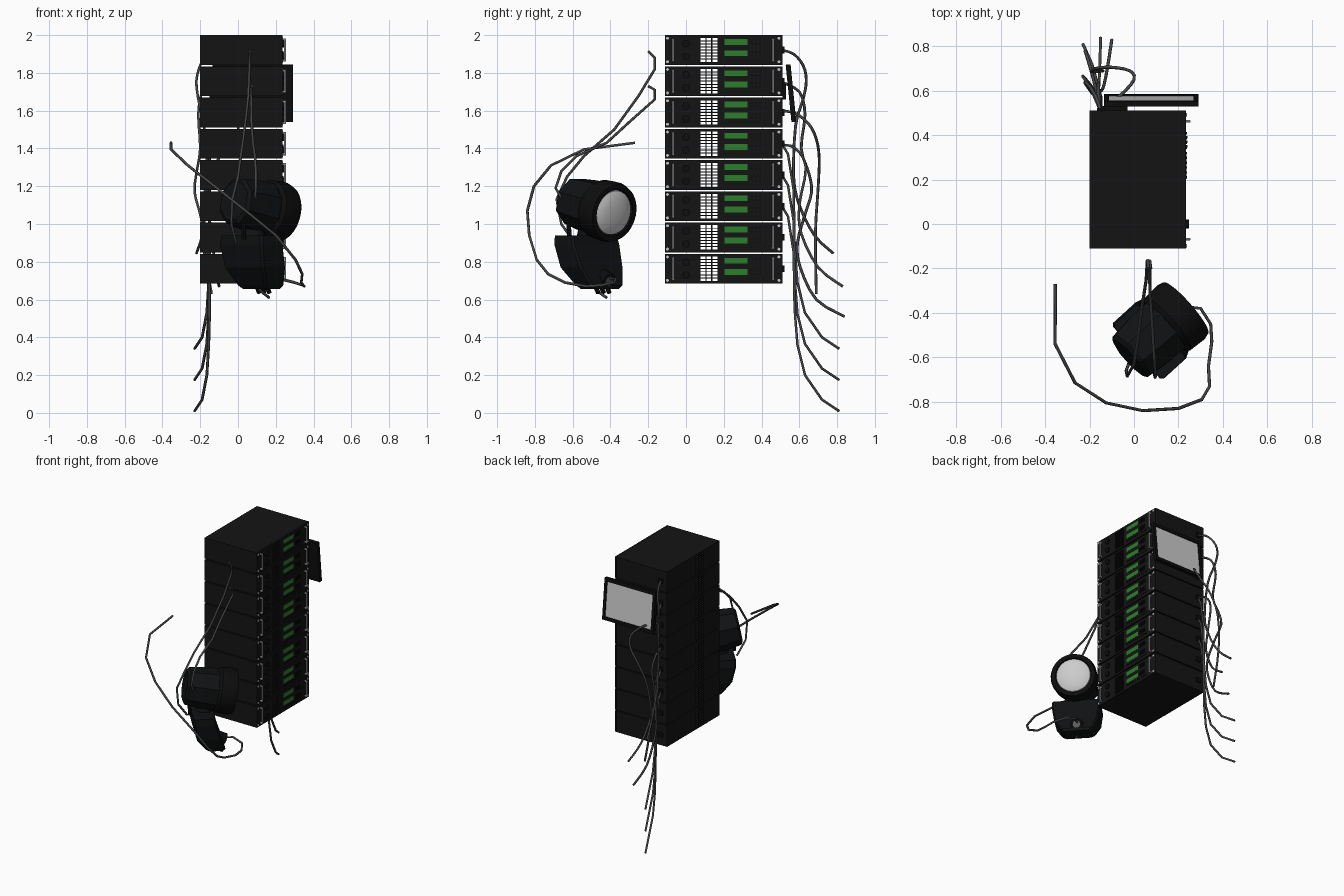
import bpy, bmesh, math
from mathutils import Vector, Matrix

if "Cube" in bpy.data.objects:
    bpy.data.objects.remove(bpy.data.objects["Cube"])


def material(name, r, g, b):
    m = bpy.data.materials.new(name)
    m.diffuse_color = (r, g, b, 1)
    m.use_nodes = True
    m.node_tree.nodes["Principled BSDF"].inputs["Base Color"].default_value = m.diffuse_color
    return m


BLACK = material("black", 0.007, 0.007, 0.007)
DARK = material("dark", 0.004, 0.004, 0.004)
HEAD = material("housing", 0.005, 0.006, 0.0065)
CABLE = material("cable_grey", 0.06, 0.06, 0.06)
GREEN = material("green", 0.025, 0.21, 0.025)
GREY = material("dim_grey", 0.12, 0.12, 0.12)


def finish(name, bm, mat, smooth=False):
    bmesh.ops.recalc_face_normals(bm, faces=bm.faces)
    me = bpy.data.meshes.new(name)
    bm.to_mesh(me)
    bm.free()
    ob = bpy.data.objects.new(name, me)
    bpy.context.collection.objects.link(ob)
    if mat:
        me.materials.append(mat)
    if smooth:
        bpy.ops.object.select_all(action='DESELECT')
        bpy.context.view_layer.objects.active = ob
        ob.select_set(True)
        bpy.ops.object.shade_smooth_by_angle(angle=math.radians(35))
    return ob


def boxes(name, items, mat, frame=Matrix()):
    """items: (centre, size) pairs joined into one object"""
    bm = bmesh.new()
    for c, s in items:
        m = frame @ Matrix.Translation(c) @ Matrix.Diagonal((*s, 1))
        bmesh.ops.create_cube(bm, size=1, matrix=m)
    return finish(name, bm, mat)


def rods(name, items, mat, sides=12):
    """items: (start, end, radius) cylinders joined into one object"""
    bm = bmesh.new()
    for a, b, r in items:
        a, b = Vector(a), Vector(b)
        m = Matrix.Translation((a + b) / 2) @ (b - a).to_track_quat('Z', 'Y').to_matrix().to_4x4()
        bmesh.ops.create_cone(bm, cap_ends=True, segments=sides, radius1=r, radius2=r,
                              depth=(b - a).length, matrix=m)
    return finish(name, bm, mat, True)


def loft(name, rings, mat, smooth=False):
    bm = bmesh.new()
    vs = [[bm.verts.new(p) for p in ring] for ring in rings]
    n = len(vs[0])
    for a, b in zip(vs, vs[1:]):
        for i in range(n):
            bm.faces.new((a[i], a[(i + 1) % n], b[(i + 1) % n], b[i]))
    bm.faces.new(vs[0])
    bm.faces.new(vs[-1])
    return finish(name, bm, mat, smooth)


def lathe(name, frame, profile, sides, mat, smooth=False):
    rings = []
    for r, t in profile:
        angs = [(i + 0.5) * 2 * math.pi / sides for i in range(sides)]
        rings.append([frame @ Vector((r * math.cos(a), r * math.sin(a), t)) for a in angs])
    return loft(name, rings, mat, smooth)


def cable(name, pts, rounded=False, r=0.0075):
    p = [Vector(q) for q in pts]
    if rounded:  # Catmull-Rom resampling through the points
        e, out = [p[0]] + p + [p[-1]], []
        for a, b, c, d in zip(e, e[1:], e[2:], e[3:]):
            for t in (0, 0.33, 0.67):
                out.append(0.5 * (2 * b + (c - a) * t + (2 * a - 5 * b + 4 * c - d) * t * t
                                  + (3 * b - a - 3 * c + d) * t ** 3))
        p = out + [p[-1]]
    cu = bpy.data.curves.new(name, 'CURVE')
    cu.dimensions = '3D'
    cu.bevel_depth = r
    cu.bevel_resolution = 1
    cu.use_fill_caps = True
    sp = cu.splines.new('POLY')
    sp.points.add(len(p) - 1)
    for k, q in zip(sp.points, p):
        k.co = (*q, 1)
    bpy.context.collection.objects.link(bpy.data.objects.new(name, cu))
    cu.materials.append(CABLE)


# Stack of eight hollow amplifier units, control panels facing +x
H, PITCH, YC = 0.157, 0.1654, 0.2
mids = [0.685 + H / 2 + PITCH * i for i in range(8)]
shell, panels = [], []
for z in mids:
    shell += [((0.012, YC, z + s * (H / 2 - 0.002)), (0.42, 0.622, 0.004)) for s in (1, -1)]
    shell += [((0.012, YC + s * 0.309, z), (0.42, 0.004, H)) for s in (1, -1)]
    # both ends are slotted so one can see straight through
    for x, w in ((-0.198, 0.004), (0.229, 0.012)):
        panels += [((x, -0.017, z), (w, 0.188, H)), ((x, 0.3385, z), (w, 0.345, H))]
        panels += [((x, 0.121, z + s * 0.0715), (w, 0.092, 0.014)) for s in (1, -1)]
        panels += [((x, 0.121 + s * 0.0155, z), (w, 0.006, 0.14)) for s in (1, -1)]
        panels += [((x, 0.121, z + 0.0162 * k), (w, 0.092, 0.005)) for k in range(-3, 4)]
boxes("unit_shell", shell, BLACK)
boxes("slotted_panels", panels, BLACK)
rods("panel_knobs", [((0.232, 0.0, z + dz), (0.247, 0.0, z + dz), 0.02)
                     for z in mids for dz in (0.034, -0.034)], DARK, 16)
boxes("green_displays", [((0.2345, 0.264, z + dz), (0.003, 0.122, 0.031))
                         for z in mids for dz in (0.042, -0.017)], GREEN)
boxes("panel_buttons", [((0.237, 0.35 + 0.02 * c, z + dz), (0.008, 0.012, 0.01))
                        for z in mids for c in range(3) for dz in (0.05, 0.032, -0.01, -0.028)], DARK)
boxes("small_keys", [((0.236, 0.21 + 0.022 * c, z - 0.052), (0.006, 0.01, 0.008))
                     for z in mids for c in range(10)], DARK)
handle = []
for z in mids:
    for y in (-0.068, 0.462):
        handle.append(((0.249, y, z - 0.058), (0.249, y, z + 0.058), 0.006))
        handle += [((0.23, y, z + d), (0.253, y, z + d), 0.006) for d in (-0.056, 0.056)]
rods("panel_handles", handle, None, 8)
rods("panel_screws", [((0.232, y, z + d), (0.239, y, z + d), 0.008)
                      for z in mids for y in (-0.098, 0.492) for d in (-0.062, 0.062)], None, 8)
boxes("rear_sockets", [((-0.15, 0.514, z), (0.035, 0.014, 0.035)) for z in mids], DARK)

# Tilted screen on the back
tilt = Matrix.Translation((0.078, 0.552, 1.692)) @ Matrix.Rotation(0.1, 4, 'X')
boxes("screen_case", [((0, 0, 0), (0.424, 0.018, 0.305))], DARK, tilt)
boxes("screen_rim", [((0, 0.009, s * 0.14), (0.424, 0.016, 0.025)) for s in (1, -1)]
      + [((s * 0.201, 0.009, 0), (0.022, 0.016, 0.305)) for s in (1, -1)], DARK, tilt)
boxes("screen_glass", [((0, 0.0095, 0), (0.385, 0.004, 0.26))], None, tilt)
boxes("screen_bracket", [((-0.09, 0.52, 1.70), (0.12, 0.02, 0.08))], DARK)

# Rear cables: three hanging alike, four looping out
for i in range(3):
    z = 0.165 * i
    cable("hanging_cable", [(x, y, h + z) for x, y, h in (
        (-0.15, 0.51, 1.09), (-0.15, 0.54, 1.04), (-0.15, 0.57, 0.85), (-0.15, 0.575, 0.55),
        (-0.155, 0.59, 0.36), (-0.165, 0.63, 0.2), (-0.19, 0.72, 0.07), (-0.23, 0.81, 0.01))])
cable("looping_cable", [(-.15, .51, 1.92), (-.17, .57, 1.9), (-.2, .62, 1.84), (-.22, .637, 1.76),
                        (-.21, .62, 1.66), (-.18, .58, 1.52), (-.16, .57, 1.25), (-.17, .6, 1.1),
                        (-.19, .68, .94), (-.22, .78, .845)], True)
cable("looping_cable", [(-.15, .51, 1.75), (-.19, .6, 1.7), (-.21, .63, 1.58), (-.2, .61, 1.4),
                        (-.22, .65, 1.27), (-.23, .665, 1.17), (-.2, .63, 1.05), (-.17, .59, .9),
                        (-.16, .605, .77), (-.155, .69, .6), (-.15, .84, .51)], True)
cable("looping_cable", [(-.15, .51, 1.6), (-.06, .58, 1.585), (0, .65, 1.53), (-.02, .69, 1.45),
                        (-.1, .705, 1.35), (-.17, .7, 1.2), (-.19, .685, .95), (-.14, .69, .63)], True)
cable("looping_cable", [(-.15, .51, 1.42), (-.16, .58, 1.4), (-.16, .635, 1.3), (-.16, .6, 1.1),
                        (-.14, .61, .95), (-.12, .7, .77), (-.1, .83, .67)], True)

# Spotlight head, aimed to the rack's panel side and slightly down
aim = Vector((0.74, 0.65, -0.19)).normalized()
frame = Matrix.Translation((0.225, -0.385, 1.06)) @ aim.to_track_quat('Z', 'Y').to_matrix().to_4x4()
lathe("lamp_housing", frame, [(0.11, -0.335), (0.13, -0.32), (0.142, -0.22), (0.145, -0.12),
                              (0.13, -0.06)], 8, HEAD)
lathe("lamp_rim", frame, [(0.14, -0.12), (0.157, -0.10), (0.162, -0.02), (0.153, 0.01),
                          (0.125, 0.01), (0.12, -0.008)], 32, DARK, True)
lathe("lamp_lens", frame, [(0.122, -0.01), (0.118, 0.003), (0.1, 0.012), (0.07, 0.02),
                           (0.035, 0.024), (0.004, 0.025)], 32, None, True)

# Leaning base below it; S runs across the lamp, F points forward
F, S = Vector((0.74, 0.67, 0)), Vector((0.67, -0.74, 0))


def section(c, hs, hf, chop=0.012):
    c = Vector(c)
    corners = ((hs, hf - chop), (hs - chop, hf), (chop - hs, hf), (-hs, hf - chop),
               (-hs, chop - hf), (chop - hs, -hf), (hs - chop, -hf), (hs, chop - hf))
    return [c + S * s + F * f for s, f in corners]


loft("lamp_base", [section((0.07, -0.53, 0.94), 0.165, 0.075), section((0.07, -0.525, 0.89), 0.17, 0.08),
                   section((0.09, -0.50, 0.77), 0.155, 0.085), section((0.12, -0.46, 0.675), 0.115, 0.068),
                   section((0.125, -0.455, 0.655), 0.095, 0.055)], HEAD)
# Neck and a thin stay join base and head
rods("lamp_neck", [((0.08, -0.52, 0.92), (0.09, -0.5, 1.02), 0.06)], HEAD, 16)
rods("lamp_stay", [((0.03, -0.615, 0.92), (0.03, -0.625, 1.03), 0.012)], DARK, 8)
p = Vector((0.125, -0.455, 0.73))
n = (F - Vector((0, 0, 0.45))).normalized()
rods("port_collar", [(p, p + n * 0.078, 0.042)], DARK, 16)
rods("base_port", [(p, p + n * 0.081, 0.026)], GREY, 16)
rods("base_plugs", [(Vector((0.125, -0.45, 0.67)) + S * s, Vector((0.14, -0.435, 0.635)) + S * s, 0.012)
                    for s in (-0.04, 0, 0.04)], DARK, 10)

# Lamp cables: a wide sweep and two rising lines
cable("sweeping_cable", [(-.355, -.27, 1.43), (-.355, -.54, 1.395), (-.265, -.715, 1.31),
                         (-.125, -.805, 1.2), (.04, -.84, 1.07), (.2, -.83, .94), (.305, -.79, .81),
                         (.34, -.73, .735), (.335, -.64, .69), (.35, -.53, .67), (.345, -.45, .675),
                         (.3, -.38, .69), (.22, -.37, .71), (.14, -.43, .71)])
cable("rising_cable", [(.065, -.2, 1.915), (.062, -.165, 1.88), (.06, -.165, 1.82), (.055, -.25, 1.68),
                       (.035, -.38, 1.5), (.015, -.54, 1.36), (0, -.63, 1.25), (-.03, -.685, 1.13),
                       (-.035, -.66, 1.0), (-.01, -.59, .9)])
cable("rising_cable", [(.075, -.2, 1.73), (.07, -.165, 1.71), (.07, -.165, 1.66), (.072, -.3, 1.54),
                       (.08, -.42, 1.43), (.09, -.58, 1.36), (.095, -.66, 1.28), (.095, -.69, 1.19),
                       (.09, -.65, 1.12), (.08, -.56, 1.1)])
cable("base_cable", [(.1, -.48, .67), (.12, -.47, .645), (.165, -.42, .61)])
